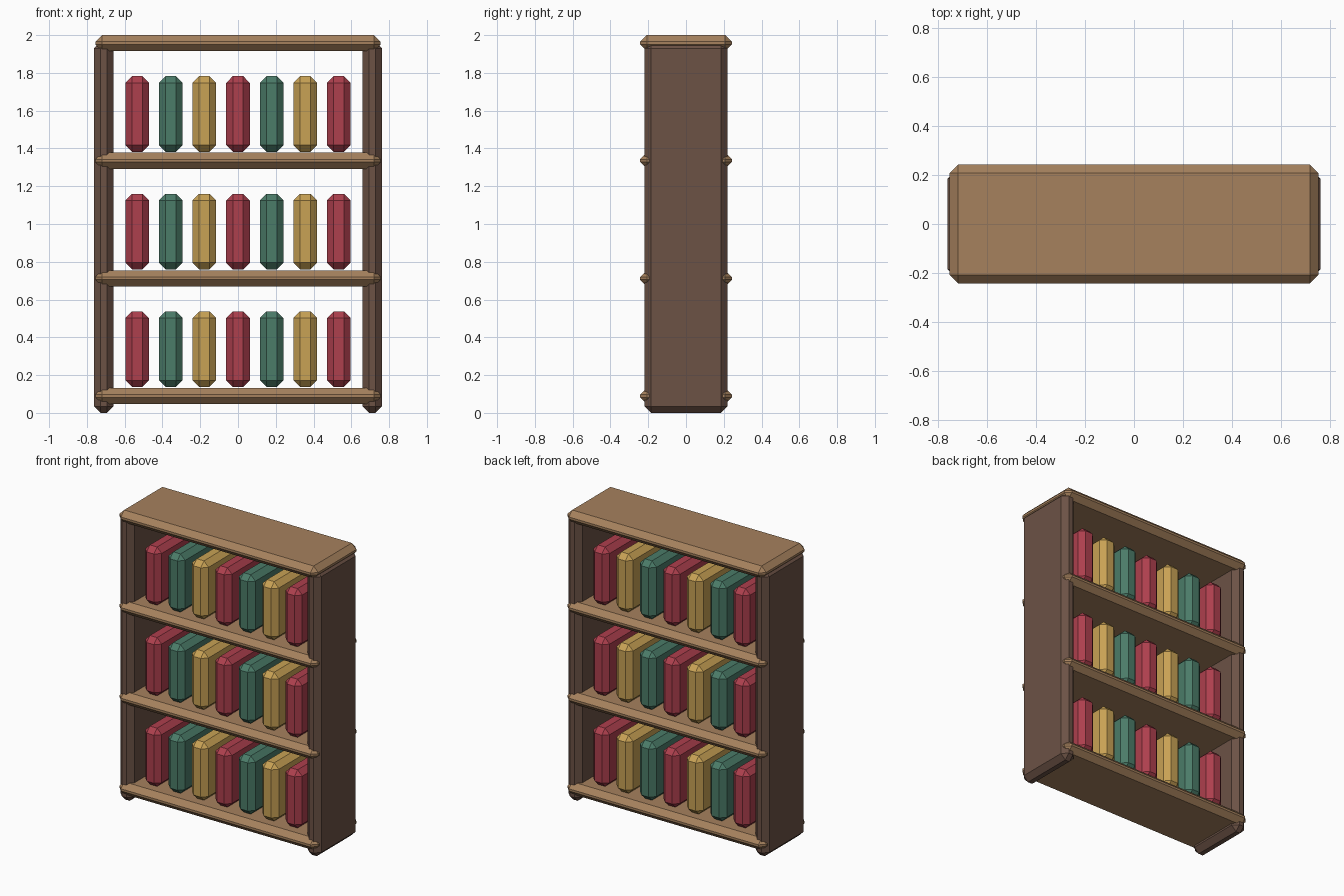
import bpy

if "Cube" in bpy.data.objects:
    bpy.data.objects.remove(bpy.data.objects["Cube"])


def material(name, rgb):
    m = bpy.data.materials.new(name)
    m.diffuse_color = (*rgb, 1)
    m.use_nodes = True
    m.node_tree.nodes["Principled BSDF"].inputs["Base Color"].default_value = m.diffuse_color
    return m


def block(name, size, centre, mat, chamfer=0.035):
    """Box with single-segment chamfered edges."""
    bpy.ops.mesh.primitive_cube_add(size=1, location=centre)
    ob = bpy.context.object
    ob.name = name
    ob.scale = size
    bpy.ops.object.transform_apply(location=False, rotation=False, scale=True)
    mod = ob.modifiers.new("chamfer", 'BEVEL')
    mod.width = chamfer
    mod.segments = 1
    mod.limit_method = 'ANGLE'
    ob.data.materials.append(mat)
    return ob


dark_wood = material("dark_wood", (0.15, 0.085, 0.06))
light_wood = material("light_wood", (0.38, 0.22, 0.11))
covers = [material("red_cover", (0.42, 0.05, 0.075)),
          material("green_cover", (0.07, 0.20, 0.14)),
          material("gold_cover", (0.58, 0.36, 0.09))]

# Side panels
for name, sx in (("left_side", -1), ("right_side", 1)):
    block(name, (0.104, 0.44, 1.965), (sx * 0.711, 0, 0.9825), dark_wood)

# Shelves and matching top board
SHELF_H, GAP = 0.085, 0.6225
for i in range(4):
    z = 0.09 + i * GAP
    name = "top_board" if i == 3 else f"shelf_{i + 1}"
    block(name, (1.51, 0.485, SHELF_H), (0, 0, z + (2 - 0.0425 - z if i == 3 else 0)), light_wood)

# Rows of books, colours repeating in threes
for row in range(3):
    z = 0.09 + row * GAP + SHELF_H / 2 + 0.205
    for col in range(7):
        block(f"book_{row + 1}_{col + 1}", (0.125, 0.38, 0.40),
              ((col - 3) * 0.178, 0, z), covers[col % 3])
